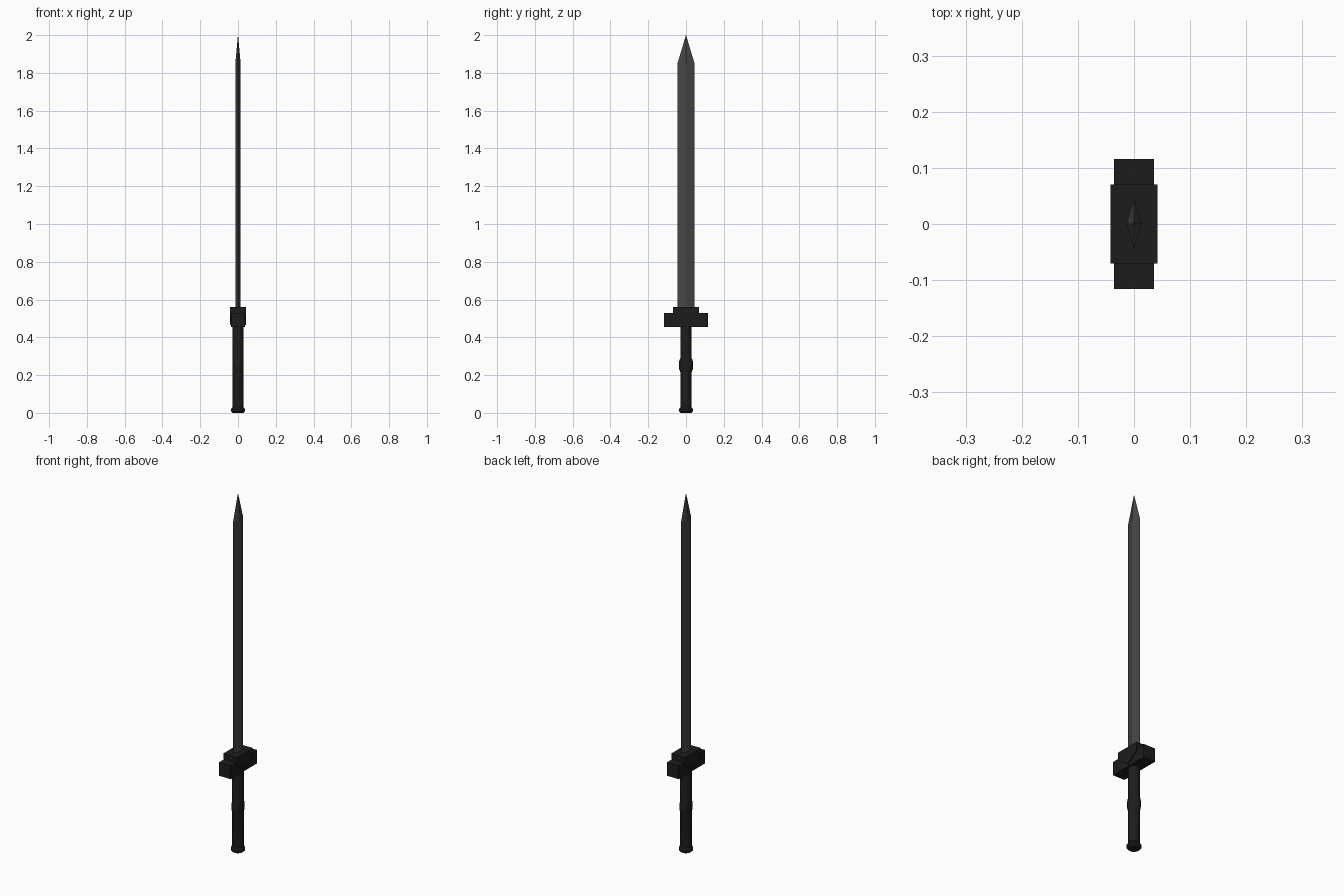
import bpy, bmesh, math

if "Cube" in bpy.data.objects:
    bpy.data.objects.remove(bpy.data.objects["Cube"])


def material(name, value):
    m = bpy.data.materials.new(name)
    m.diffuse_color = (value, value, value, 1)
    m.use_nodes = True
    m.node_tree.nodes["Principled BSDF"].inputs["Base Color"].default_value = m.diffuse_color
    return m


STEEL = material("dark_steel", 0.06)
BLACK = material("black", 0.012)


def finish(bm, name, mat):
    bmesh.ops.recalc_face_normals(bm, faces=bm.faces)
    mesh = bpy.data.meshes.new(name)
    bm.to_mesh(mesh)
    bm.free()
    mesh.materials.append(mat)
    ob = bpy.data.objects.new(name, mesh)
    bpy.context.collection.objects.link(ob)
    return ob


def loft(name, sections, sides, mat, turn=0.0):
    """Stack elliptical rings given as (z, x radius, y radius) and cap the ends."""
    bm = bmesh.new()
    rings = []
    for z, rx, ry in sections:
        angles = [turn + 2 * math.pi * i / sides for i in range(sides)]
        rings.append([bm.verts.new((rx * math.cos(a), ry * math.sin(a), z)) for a in angles])
    for low, high in zip(rings, rings[1:]):
        for i in range(sides):
            j = (i + 1) % sides
            bm.faces.new((low[i], low[j], high[j], high[i]))
    bm.faces.new(rings[0])
    bm.faces.new(rings[-1])
    bmesh.ops.remove_doubles(bm, verts=bm.verts, dist=1e-5)
    return finish(bm, name, mat)


def slab(name, outline, half_x, mat):
    """Extrude a (y, z) outline symmetrically along x."""
    bm = bmesh.new()
    face = bm.faces.new([bm.verts.new((-half_x, y, z)) for y, z in outline])
    out = bmesh.ops.extrude_face_region(bm, geom=[face])
    verts = [v for v in out["geom"] if isinstance(v, bmesh.types.BMVert)]
    bmesh.ops.translate(bm, verts=verts, vec=(2 * half_x, 0, 0))
    return finish(bm, name, mat)


# Blade: diamond section running to a point
loft("blade", [(0.53, 0.014, 0.045), (1.85, 0.014, 0.045), (2.0, 0.0004, 0.0004)], 4, STEEL)

# Cross guard and the collar with a pointed underside
slab("cross_guard", [(-0.116, 0.455), (0.116, 0.455), (0.116, 0.53), (-0.116, 0.53)], 0.036, BLACK)
slab("guard_collar", [(-0.07, 0.56), (-0.07, 0.515), (0, 0.465), (0.07, 0.515), (0.07, 0.56)],
     0.042, BLACK)

# Grip with a swelling along y only
grip = loft("grip", [(0.02, 0.03, 0.03), (0.215, 0.03, 0.03), (0.237, 0.03, 0.038),
                     (0.268, 0.03, 0.038), (0.29, 0.03, 0.03), (0.46, 0.03, 0.03)], 16, BLACK)

# Pommel disc
pommel = loft("pommel", [(0.0, 0.028, 0.028), (0.009, 0.037, 0.037),
                         (0.02, 0.037, 0.037), (0.03, 0.03, 0.03)], 16, BLACK)

# Smooth the round parts
for ob in (grip, pommel):
    bpy.context.view_layer.objects.active = ob
    ob.select_set(True)
bpy.ops.object.shade_smooth_by_angle(angle=math.radians(30))
